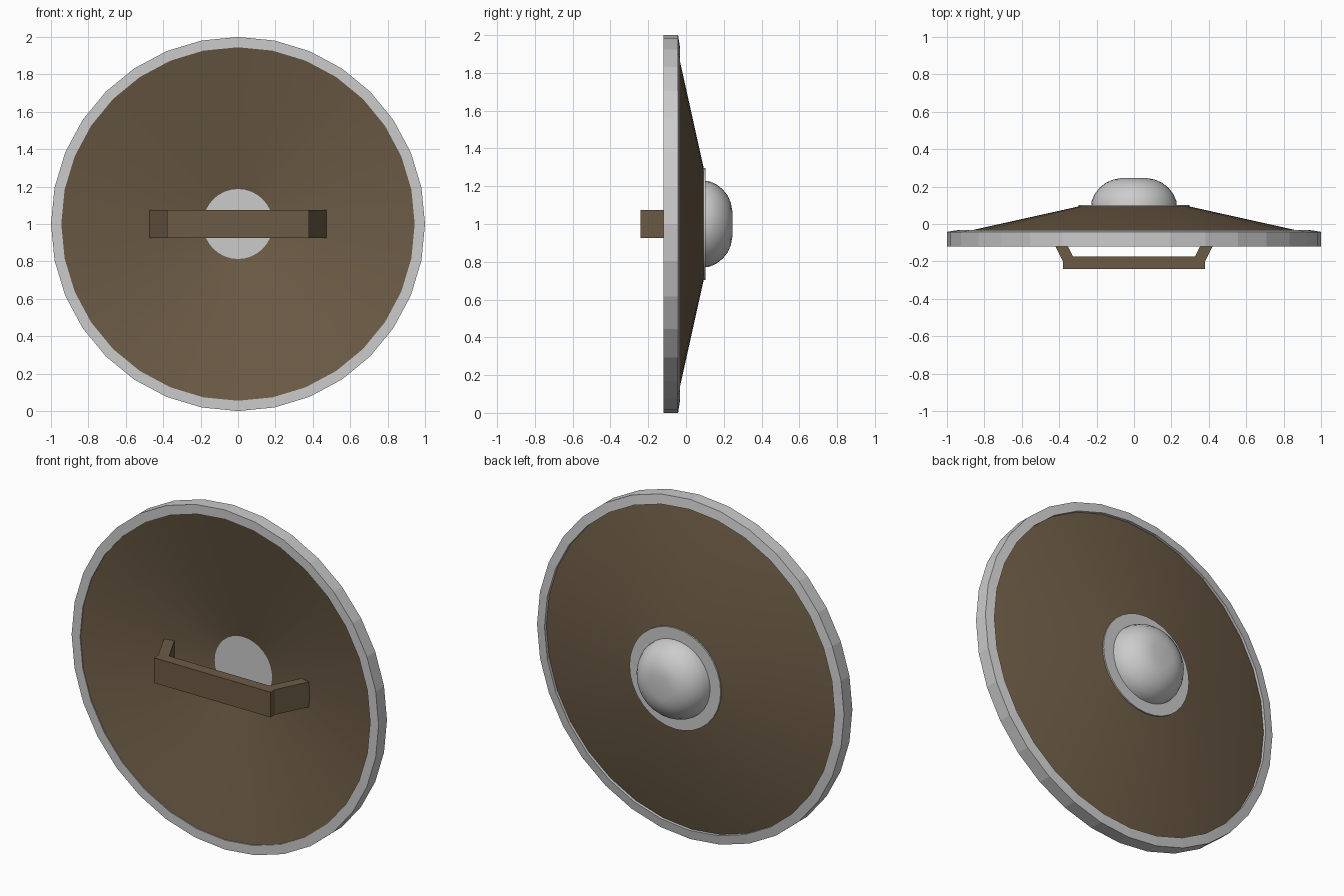
import bpy, bmesh, math

if "Cube" in bpy.data.objects:
    bpy.data.objects.remove(bpy.data.objects["Cube"])

SIDES = 32
CENTRE_Z = 1.0


def material(name, colour):
    mat = bpy.data.materials.new(name)
    mat.diffuse_color = (*colour, 1)
    mat.use_nodes = True
    mat.node_tree.nodes["Principled BSDF"].inputs["Base Color"].default_value = mat.diffuse_color
    return mat


def finish(name, bm, mat=None, smooth=None):
    bmesh.ops.recalc_face_normals(bm, faces=bm.faces)
    mesh = bpy.data.meshes.new(name)
    bm.to_mesh(mesh)
    bm.free()
    obj = bpy.data.objects.new(name, mesh)
    bpy.context.collection.objects.link(obj)
    obj.location.z = CENTRE_Z
    if mat:
        mesh.materials.append(mat)
    if smooth:
        bpy.ops.object.select_all(action='DESELECT')
        obj.select_set(True)
        bpy.context.view_layer.objects.active = obj
        bpy.ops.object.shade_smooth_by_angle(angle=math.radians(smooth))
    return obj


def lathe(name, profile, mat=None, smooth=None):
    """Turn a closed (radius, y) profile around the y axis."""
    bm = bmesh.new()
    rings = []
    for r, y in profile:
        if r == 0:
            rings.append([bm.verts.new((0, y, 0))] * SIDES)
        else:
            angles = [math.tau * i / SIDES for i in range(SIDES)]
            rings.append([bm.verts.new((r * math.cos(a), y, r * math.sin(a))) for a in angles])
    for a, b in zip(rings, rings[1:] + rings[:1]):
        for i in range(SIDES):
            j = (i + 1) % SIDES
            corners = list(dict.fromkeys((a[i], a[j], b[j], b[i])))
            if len(corners) > 2:
                bm.faces.new(corners)
    return finish(name, bm, mat, smooth)


wood = material("wood", (0.15, 0.105, 0.06))

# Faceted metal rim
lathe("rim", [(1.0, -0.12), (1.0, -0.042), (0.945, -0.033), (0.945, -0.12)])

# Dished wooden board, open in the middle
lathe("board", [(0.947, -0.051), (0.29, 0.095), (0.187, 0.095),
                (0.187, 0.05), (0.947, -0.115)], wood, 30)

# Flat flange and domed boss
lathe("boss_flange", [(0, 0.05), (0.187, 0.05), (0.187, 0.085), (0.297, 0.085),
                      (0.297, 0.102), (0, 0.102)], None, 30)
lathe("boss_dome", [(0, 0.09), (0.23, 0.09), (0.226, 0.125), (0.21, 0.16),
                    (0.185, 0.193), (0.15, 0.221), (0.11, 0.238),
                    (0.07, 0.245), (0, 0.245)], None, 40)

# Bracket-shaped handle: half outline mirrored, then extruded upwards
half = [(0.38, -0.24), (0.38, -0.2), (0.485, 0.01), (0.42, 0.01), (0.325, -0.175)]
outline = half + [(-x, y) for x, y in reversed(half)]
bm = bmesh.new()
face = bm.faces.new([bm.verts.new((x, y, -0.074)) for x, y in outline])
grown = bmesh.ops.extrude_face_region(bm, geom=[face])["geom"]
bmesh.ops.translate(bm, vec=(0, 0, 0.148),
                    verts=[v for v in grown if isinstance(v, bmesh.types.BMVert)])
finish("handle", bm, wood)
